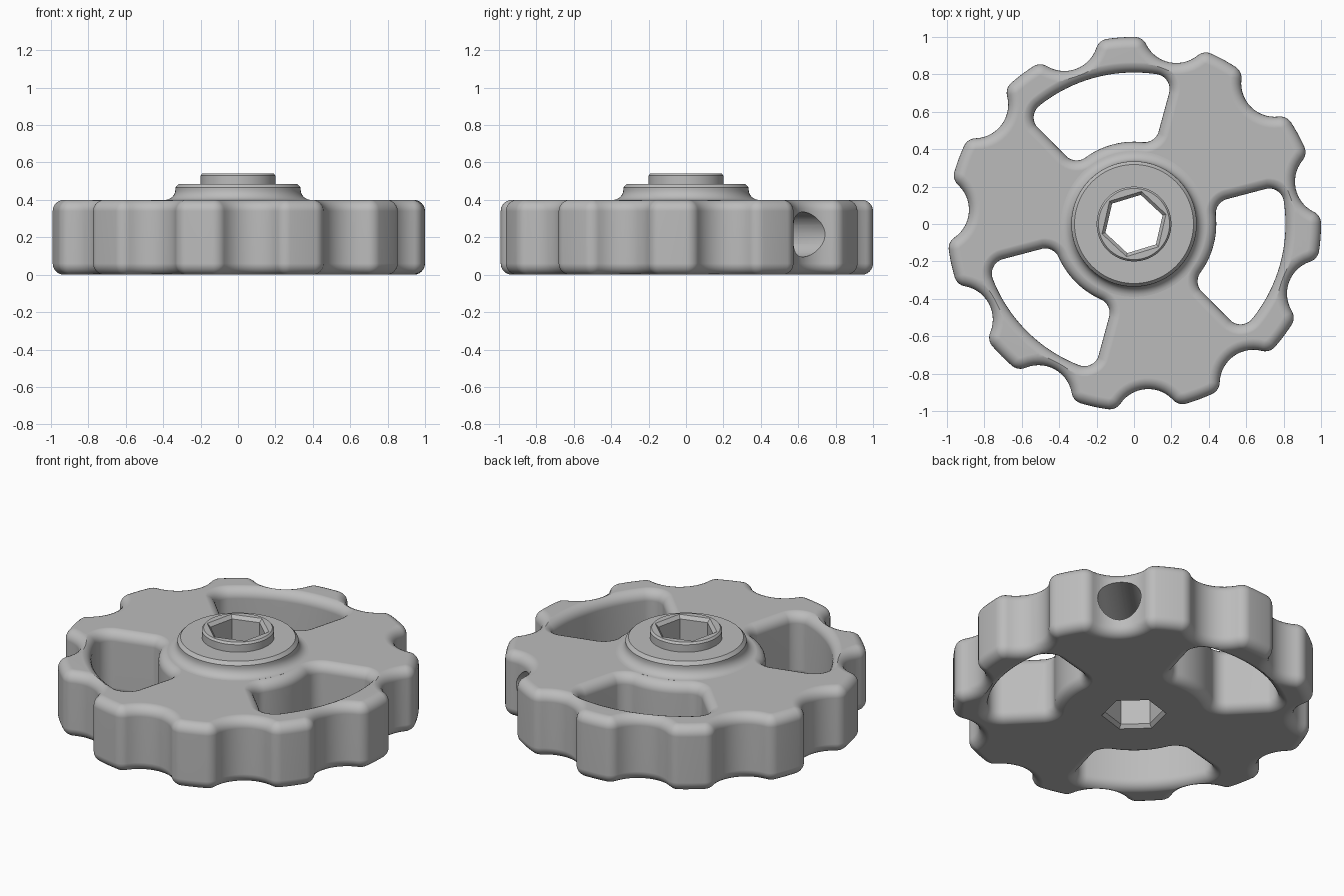
import bpy, bmesh
from math import radians, sin, cos, acos, asin, atan2, pi, tau
from mathutils import Vector, Matrix

if "Cube" in bpy.data.objects:
    bpy.data.objects.remove(bpy.data.objects["Cube"])

HEIGHT, FILLET, STEPS = 0.4, 0.06, 6

grey = bpy.data.materials.new("satin grey")
grey.use_nodes = True
grey.diffuse_color = (0.5, 0.5, 0.5, 1)
grey.node_tree.nodes["Principled BSDF"].inputs["Base Color"].default_value = (0.5, 0.5, 0.5, 1)


def arc(center, r, a0, a1, n):
    """Points along an arc, without its end point."""
    angles = [a0 + (a1 - a0) * i / n for i in range(n)]
    return [Vector((center[0] + r * cos(a), center[1] + r * sin(a))) for a in angles]


def polar(r, a):
    return Vector((r * cos(a), r * sin(a)))


def turned(points, angle):
    rot = Matrix.Rotation(angle, 2)
    return [rot @ p for p in points]


def offset(points, amount):
    """Move a counter-clockwise outline outwards along its normals."""
    result = []
    for i, p in enumerate(points):
        before = (p - points[i - 1]).normalized()
        after = (points[(i + 1) % len(points)] - p).normalized()
        t = (before + after).normalized()
        result.append(p + Vector((t.y, -t.x)) * amount)
    return result


def loft(name, rings):
    """Closed solid through stacked rings given as (outline, z)."""
    bm = bmesh.new()
    loops = [[bm.verts.new((p.x, p.y, z)) for p in ring] for ring, z in rings]
    for low, high in zip(loops, loops[1:]):
        for i in range(len(low)):
            j = (i + 1) % len(low)
            bm.faces.new((low[i], low[j], high[j], high[i]))
    bm.faces.new(loops[0][::-1])
    bm.faces.new(loops[-1])
    bmesh.ops.recalc_face_normals(bm, faces=bm.faces[:])
    mesh = bpy.data.meshes.new(name)
    bm.to_mesh(mesh)
    bm.free()
    mesh.materials.append(grey)
    obj = bpy.data.objects.new(name, mesh)
    bpy.context.collection.objects.link(obj)
    return obj


def rounded_levels():
    """(inset, z) pairs of a wall with quarter-round top and bottom edges."""
    turns = [pi / 2 * i / STEPS for i in range(STEPS + 1)]
    top = [(FILLET * (1 - cos(t)), HEIGHT - FILLET + FILLET * sin(t)) for t in turns]
    return [(o, HEIGHT - z) for o, z in reversed(top)] + top


def activate(obj):
    bpy.ops.object.select_all(action="DESELECT")
    obj.select_set(True)
    bpy.context.view_layer.objects.active = obj


def cut(obj, cutters):
    activate(obj)
    for cutter in cutters:
        mod = obj.modifiers.new("cut", "BOOLEAN")
        mod.operation, mod.solver, mod.object = "DIFFERENCE", "EXACT", cutter
        bpy.ops.object.modifier_apply(modifier=mod.name)


def smooth(obj):
    activate(obj)
    bpy.ops.object.shade_smooth_by_angle(angle=radians(32))
    obj.modifiers.new("even shading", "WEIGHTED_NORMAL").keep_sharp = True


# Scalloped grip outline: one groove and one lobe, repeated
LOBES, ROUND, GROOVE, GROOVE_AT = 11, 0.07, 0.18, 1.065
pitch, d = tau / LOBES, 1 - ROUND
a = acos((d * d + GROOVE_AT ** 2 - (GROOVE + ROUND) ** 2) / (2 * d * GROOVE_AT))
phi = atan2(d * sin(a), GROOVE_AT - d * cos(a))
scallop = (arc(polar(d, -a), ROUND, -a, phi, 8)
           + arc((GROOVE_AT, 0), GROOVE, pi + phi, pi - phi, 14)
           + arc(polar(d, a), ROUND, -phi, a, 8)
           + arc((0, 0), 1, a, pitch - a, 6))
first = radians(45)
grip = [p for k in range(LOBES) for p in turned(scallop, first + k * pitch)]
wheel = loft("wheel_body", [(offset(grip, -o), z) for o, z in rounded_levels()])

# Window outline: a ring sector with rounded corners
R_IN, R_OUT, CORNER, half = 0.44, 0.81, 0.08, radians(30)
ro, ri = R_OUT - CORNER, R_IN + CORNER
ao, ai = half - asin(CORNER / ro), half - asin(CORNER / ri)
window = (arc((0, 0), R_OUT, -ao, ao, 24)
          + arc(polar(ro, ao), CORNER, ao, half + pi / 2, 10)
          + arc(polar(ri, ai), CORNER, half + pi / 2, ai + pi, 10)
          + arc((0, 0), R_IN, ai, -ai, 14)
          + arc(polar(ri, -ai), CORNER, pi - ai, 1.5 * pi - half, 10)
          + arc(polar(ro, -ao), CORNER, -half - pi / 2, -ao, 10))

# Window cutters flare at both ends to leave rounded edges
cutters = []
levels = [(o, HEIGHT / 2 + (z - HEIGHT / 2) * 1.003) for o, z in rounded_levels()]
levels = [(FILLET, -0.05)] + levels + [(FILLET, HEIGHT + 0.05)]
for k in range(3):
    shape = turned(window, radians(105) + k * tau / 3)
    cutters.append(loft("window_cutter", [(offset(shape, o), z) for o, z in levels]))

# Hexagonal bore with a chamfer at each end
hexagon = arc((0, 0), 1, radians(17), radians(17) + tau, 6)
bore_levels = [(0.198, -0.02), (0.16, 0.02), (0.16, 0.522), (0.198, 0.562)]
bore = loft("bore_cutter", [([p * r for p in hexagon], z) for r, z in bore_levels])

# Radial hole from a groove into the bore
circle = arc((0, 0), 0.12, 0, tau, 40)
hole = loft("hole_cutter", [(circle, 0), (circle, 1.2)])
hole.data.transform(Matrix.Translation((0, 0, 0.215))
                    @ Matrix.Rotation(first, 4, "Z")
                    @ Matrix.Rotation(pi / 2, 4, "Y"))

# Hub: concave flare, shoulder and raised collar
flare = arc((0.39, 0.455), 0.055, 1.5 * pi, pi, 8)
hub_profile = [(0.38, 0.36), (0.38, 0.39)] + [tuple(p) for p in flare]
hub_profile += [(0.335, 0.455), (0.335, 0.465), (0.318, 0.485), (0.2, 0.485),
                (0.2, 0.53), (0.19, 0.542)]
hub = loft("hub", [(arc((0, 0), r, 0, tau, 96), z) for r, z in hub_profile])

cut(wheel, cutters + [bore, hole])
cut(hub, [bore])
for helper in cutters + [bore, hole]:
    bpy.data.objects.remove(helper)
smooth(wheel)
smooth(hub)
